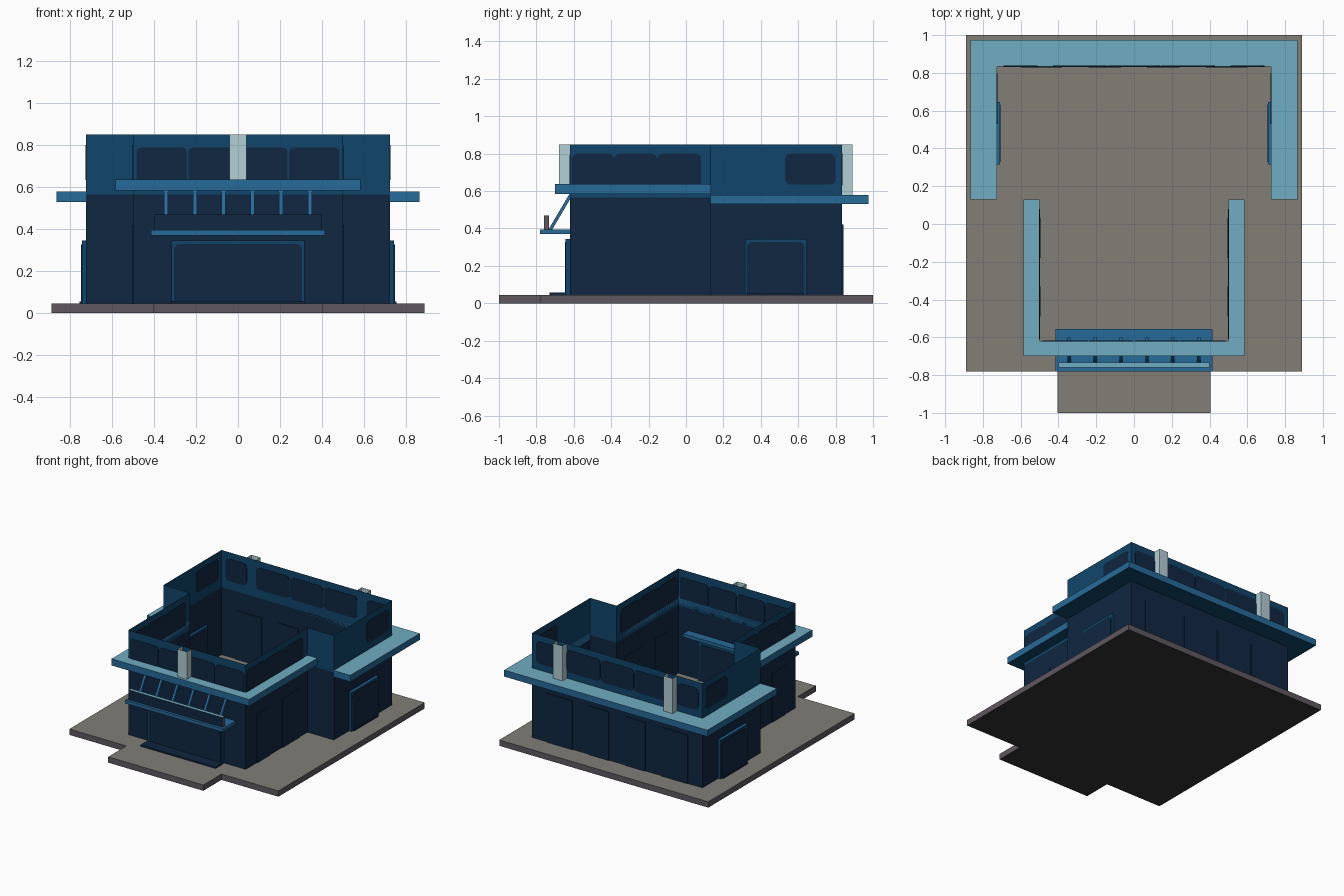
import bpy, bmesh, math
from mathutils import Vector

if "Cube" in bpy.data.objects:
    bpy.data.objects.remove(bpy.data.objects["Cube"])


def mat(name, r, g, b):
    m = bpy.data.materials.new(name)
    m.diffuse_color = (r, g, b, 1)
    m.use_nodes = True
    m.node_tree.nodes["Principled BSDF"].inputs["Base Color"].default_value = m.diffuse_color
    return m


paving = mat("paving grey", 0.22, 0.21, 0.18)
kerb = mat("kerb grey", 0.115, 0.098, 0.115)
under = mat("underside dark", 0.033, 0.033, 0.033)
ledge = mat("pale teal", 0.16, 0.42, 0.54)
trim = mat("trim blue", 0.019, 0.145, 0.32)
wall = mat("wall blue", 0.005, 0.06, 0.145)
navy = mat("navy", 0.005, 0.02, 0.053)
post = mat("post pale", 0.45, 0.62, 0.66)


def finish(bm, name, mats):
    me = bpy.data.meshes.new(name)
    bm.to_mesh(me)
    bm.free()
    ob = bpy.data.objects.new(name, me)
    for m in mats:
        me.materials.append(m)
    bpy.context.collection.objects.link(ob)
    return ob


def prism(name, pts, lo, hi, mats, axis="z"):
    """Extrude a 2D outline along an axis. mats = one, or (side, top, bottom)."""
    place = {"z": lambda p, h: (p[0], p[1], h),
             "y": lambda p, h: (p[0], h, p[1]),
             "x": lambda p, h: (h, p[0], p[1])}[axis]
    bm = bmesh.new()
    a = [bm.verts.new(place(p, lo)) for p in pts]
    b = [bm.verts.new(place(p, hi)) for p in pts]
    bm.faces.new(a)
    bm.faces.new(b)
    n = len(pts)
    for i in range(n):
        j = (i + 1) % n
        bm.faces.new((a[i], a[j], b[j], b[i]))
    bmesh.ops.recalc_face_normals(bm, faces=bm.faces)
    bm.normal_update()
    if len(mats) == 3:
        for f in bm.faces:
            f.material_index = 1 if f.normal.z > 0.5 else 2 if f.normal.z < -0.5 else 0
    return finish(bm, name, mats)


def box(name, x0, x1, y0, y1, z0, z1, *mats):
    return prism(name, [(x0, y0), (x1, y0), (x1, y1), (x0, y1)], z0, z1, mats)


def rounded(u0, u1, z0, z1, r_low, r_top):
    """Rounded rectangle outline with separate lower and upper radii."""
    pts = []
    for cu, cz, r, start in ((u1 - r_top, z1 - r_top, r_top, 0), (u0 + r_top, z1 - r_top, r_top, 90),
                             (u0 + r_low, z0 + r_low, r_low, 180), (u1 - r_low, z0 + r_low, r_low, 270)):
        for k in range(4):
            t = math.radians(start + 30 * k)
            pts.append((cu + r * math.cos(t), cz + r * math.sin(t)))
    return pts


def sheet(name, path, levels, mats, closed=False):
    """Upright open-topped wall along a path, one material per level."""
    bm = bmesh.new()
    rows = [[bm.verts.new((x, y, z)) for x, y in path] for z in levels]
    n = len(path)
    for k in range(len(levels) - 1):
        for i in range(n if closed else n - 1):
            j = (i + 1) % n
            f = bm.faces.new((rows[k][i], rows[k][j], rows[k + 1][j], rows[k + 1][i]))
            f.material_index = k
    return finish(bm, name, mats)


G = 0.045  # top of paving

# paving slab with front apron
prism("paving", [(-.89, -.78), (-.405, -.78), (-.405, -1), (.405, -1), (.405, -.78),
                 (.89, -.78), (.89, 1), (-.89, 1)], 0, G, (kerb, paving, under))

# T-shaped roofless walls
sheet("walls", [(-.5, -.62), (.5, -.62), (.5, .13), (.725, .13), (.725, .835),
                (-.725, .835), (-.725, .13), (-.5, .13)], (G, .565, .85), (navy, wall), True)

# ledges around the two blocks
prism("front_ledge", [(-.585, -.7), (.585, -.7), (.585, .13), (.5, .13), (.5, -.62),
                      (-.5, -.62), (-.5, .13), (-.585, .13)], .585, .637, (trim, ledge, wall))
prism("back_ledge", [(-.865, .13), (-.725, .13), (-.725, .835), (.725, .835), (.725, .13),
                     (.865, .13), (.865, .975), (-.865, .975)], .53, .58, (trim, ledge, wall))

# parapet posts, hollow and open on top
sheet("front_post", [(-.04, -.62), (-.04, -.68), (.04, -.68), (.04, -.62)], (.637, .85), (post,))
for x in (-.47, .47):
    sheet("back_post", [(x + .04, .835), (x + .04, .89), (x - .04, .89), (x - .04, .835)],
          (.58, .85), (post,))

# dark parapet panels
T = .003
for u0, u1 in ((-.485, -.243), (-.237, -.005), (.005, .237), (.243, .485)):
    prism("front_window", rounded(u0, u1, .625, .79, .01, .025), -.62 - T, -.62 + T, (navy,), "y")
for u0, u1 in ((-.69, -.51), (-.43, -.145), (-.14, .14), (.145, .43), (.51, .69)):
    prism("back_window", rounded(u0, u1, .63, .80, .03, .03), .835 - T, .835 + T, (navy,), "y")
for s in (-1, 1):
    for u0, u1 in ((-.61, -.385), (-.385, -.155), (-.155, .08)):
        prism("side_window", rounded(u0, u1, .62, .80, .01, .03), s * .5 - T, s * .5 + T, (navy,), "x")
    prism("rear_side_window", rounded(.53, .80, .635, .80, .03, .03),
          s * .725 - T, s * .725 + T, (navy,), "x")

# slightly raised lower wall panels
for s in (-1, 1):
    for u0, u1 in ((-.49, -.33), (-.18, .035)):
        box("side_panel", s * .5 - .005, s * .5 + .005, u0, u1, G, .42, navy)
for u0, u1 in ((-.6, -.38), (-.24, -.07), (.07, .24), (.38, .6)):
    box("back_panel", u0, u1, .829, .841, G, .42, navy)

# side doors with frame, leaf and step
for s in (-1, 1):
    a, b = sorted((s * .71, s * .745))
    box("side_door_frame", a, b, .315, .645, G, .345, wall, trim, wall)
    prism("side_door", rounded(.327, .633, G + .002, .327, .002, .025), a - T, b + T, (navy,), "x")
    a, b = sorted((s * .725, s * .757))
    box("side_step", a, b, .33, .63, G, .055, navy)

# front door, frame and step
box("front_door_frame", -.317, .317, -.645, -.6, G, .345, wall)
prism("front_door", rounded(-.305, .305, G + .002, .328, .002, .025), -.645 - T, -.6 + T, (navy,), "y")
box("front_step", -.32, .32, -.73, -.64, G, .057, navy)

# awning shelf with sign board
box("shelf", -.415, .415, -.78, -.555, .37, .395, trim, trim, wall)
board = box("board", -.4, .4, -.76, -.732, .395, .47, navy, ledge, navy)
board.data.materials.append(kerb)
for f in board.data.polygons:
    if abs(f.normal.x) > .5:
        f.material_index = 3

# slanted struts holding the shelf
for i in range(6):
    x = -.343 + i * .1372
    prism("strut", [(-.735, .395), (-.715, .395), (-.6, .59), (-.62, .59)],
          x - .009, x + .009, (trim,), "x")
